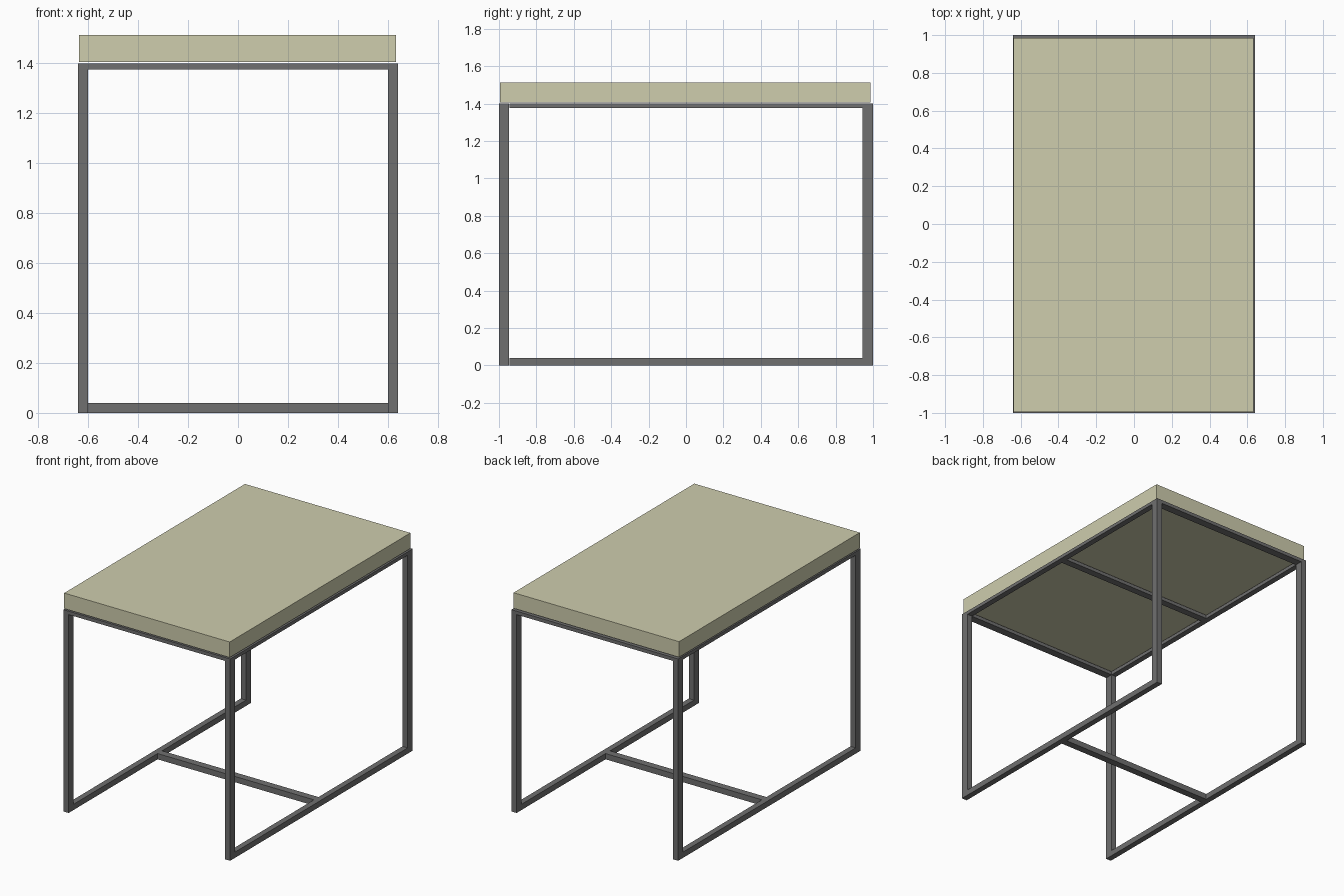
import bpy

if "Cube" in bpy.data.objects:
    bpy.data.objects.remove(bpy.data.objects["Cube"])

steel = bpy.data.materials.new("dark_steel")
steel.diffuse_color = (0.16, 0.16, 0.16, 1)
steel.use_nodes = True
steel.node_tree.nodes["Principled BSDF"].inputs["Base Color"].default_value = steel.diffuse_color
wood = bpy.data.materials.new("pale_top")
wood.diffuse_color = (0.62, 0.61, 0.42, 1)
wood.use_nodes = True
wood.node_tree.nodes["Principled BSDF"].inputs["Base Color"].default_value = wood.diffuse_color


def box(name, lo, hi, mat):
    bpy.ops.mesh.primitive_cube_add(size=1, location=[(a + b) / 2 for a, b in zip(lo, hi)])
    ob = bpy.context.object
    ob.name = name
    ob.scale = [b - a for a, b in zip(lo, hi)]
    bpy.ops.object.transform_apply(location=False, rotation=False, scale=True)
    ob.data.materials.append(mat)
    return ob


X, Y, H = 0.64, 1.0, 1.40        # outer frame half sizes and height
TX, TY = 0.04, 0.055             # tube thickness in x and y
TB, TT = 0.04, 0.024             # heights of bottom and top rails

# Side loops: legs with top and bottom rails
for side, x0 in (("left", -X), ("right", X - TX)):
    x1 = x0 + TX
    for end, y0 in (("front", -Y), ("back", Y - TY)):
        box(f"{end}_{side}_leg", (x0, y0, 0), (x1, y0 + TY, H), steel)
    box(f"{side}_bottom_rail", (x0, -Y + TY, 0), (x1, Y - TY, TB), steel)
    box(f"{side}_top_rail", (x0, -Y + TY, H - TT), (x1, Y - TY, H), steel)

# Front and back top rails
for end, y0 in (("front", -Y), ("back", Y - TY)):
    box(f"{end}_top_rail", (-X + TX, y0, H - TT), (X - TX, y0 + TY, H), steel)

# Central cross bars, under the top and at the floor
xi = X - TX
box("upper_cross_bar", (-xi, -0.025, H - TT), (xi, 0.025, H), steel)
box("lower_cross_bar", (-xi, -0.025, 0), (xi, 0.025, TB), steel)

# Thick table top, just clear of the frame
box("table_top", (-0.637, -0.995, 1.406), (0.633, 0.986, 1.514), wood)
